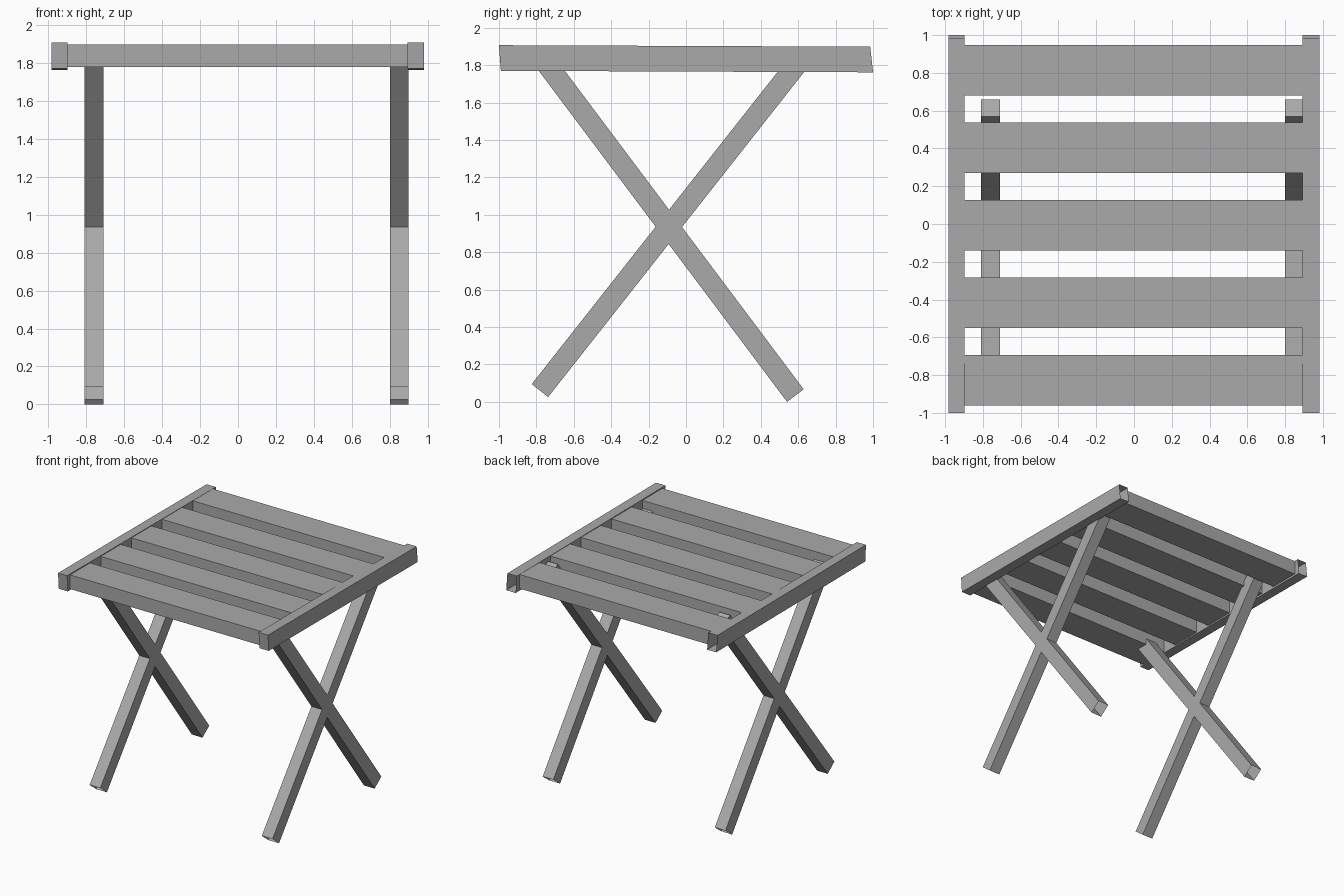
import bpy
import bmesh
from mathutils import Vector

cube = bpy.data.objects.get("Cube")
if cube:
    bpy.data.objects.remove(cube, do_unlink=True)

# Single plain grey for the whole stool
grey = bpy.data.materials.new("plain_grey")
grey.use_nodes = True
color = (0.4, 0.4, 0.4, 1.0)
grey.diffuse_color = color
grey.node_tree.nodes["Principled BSDF"].inputs["Base Color"].default_value = color


def beam(name, profile, x0, x1, open_edge=None):
    """Extrude a counter-clockwise (y, z) profile along x, leaving one side open if asked."""
    bm = bmesh.new()
    near = [bm.verts.new((x1, y, z)) for y, z in profile]
    far = [bm.verts.new((x0, y, z)) for y, z in profile]
    bm.faces.new(near)
    bm.faces.new(far[::-1])
    for i in range(len(profile)):
        j = (i + 1) % len(profile)
        if i != open_edge:
            bm.faces.new((near[i], far[i], far[j], near[j]))
    mesh = bpy.data.meshes.new(name)
    bm.to_mesh(mesh)
    bm.free()
    mesh.materials.append(grey)
    obj = bpy.data.objects.new(name, mesh)
    bpy.context.collection.objects.link(obj)
    return obj


def leg_profile(foot, direction, length=2.255, width=0.112):
    """Slanted rectangle; foot is its lower left corner and side 0 is the foot end."""
    along = Vector(direction).normalized()
    across = Vector((along.y, -along.x)) * width
    start = Vector(foot)
    end = start + along * length
    return [start, start + across, end + across, end]


# Side rails: slightly tilted, hollow at the back end
rail = [(-1.0, 1.907), (-0.99, 1.77), (1.0, 1.762), (0.985, 1.899)]
beam("right_rail", rail, -0.983, -0.898, open_edge=2)
beam("left_rail", rail, 0.893, 0.981, open_edge=2)

# Five seat slats between the rails
for i in range(5):
    y0 = -0.96 + i * 0.41
    y1 = y0 + 0.267
    beam(f"seat_slat_{i + 1}",
         [(y0, 1.779), (y1, 1.779), (y1, 1.898), (y0, 1.898)], -0.898, 0.893)

# Crossed legs with open feet
rising_back = leg_profile((-0.825, 0.095), (0.619, 0.786))
rising_front = leg_profile((0.54, 0.0), (-0.6, 0.8))
for side, x0, x1 in (("right", -0.81, -0.71), ("left", 0.80, 0.90)):
    beam(f"{side}_front_foot_leg", rising_back, x0, x1, open_edge=0)
    beam(f"{side}_back_foot_leg", rising_front, x0, x1, open_edge=0)
